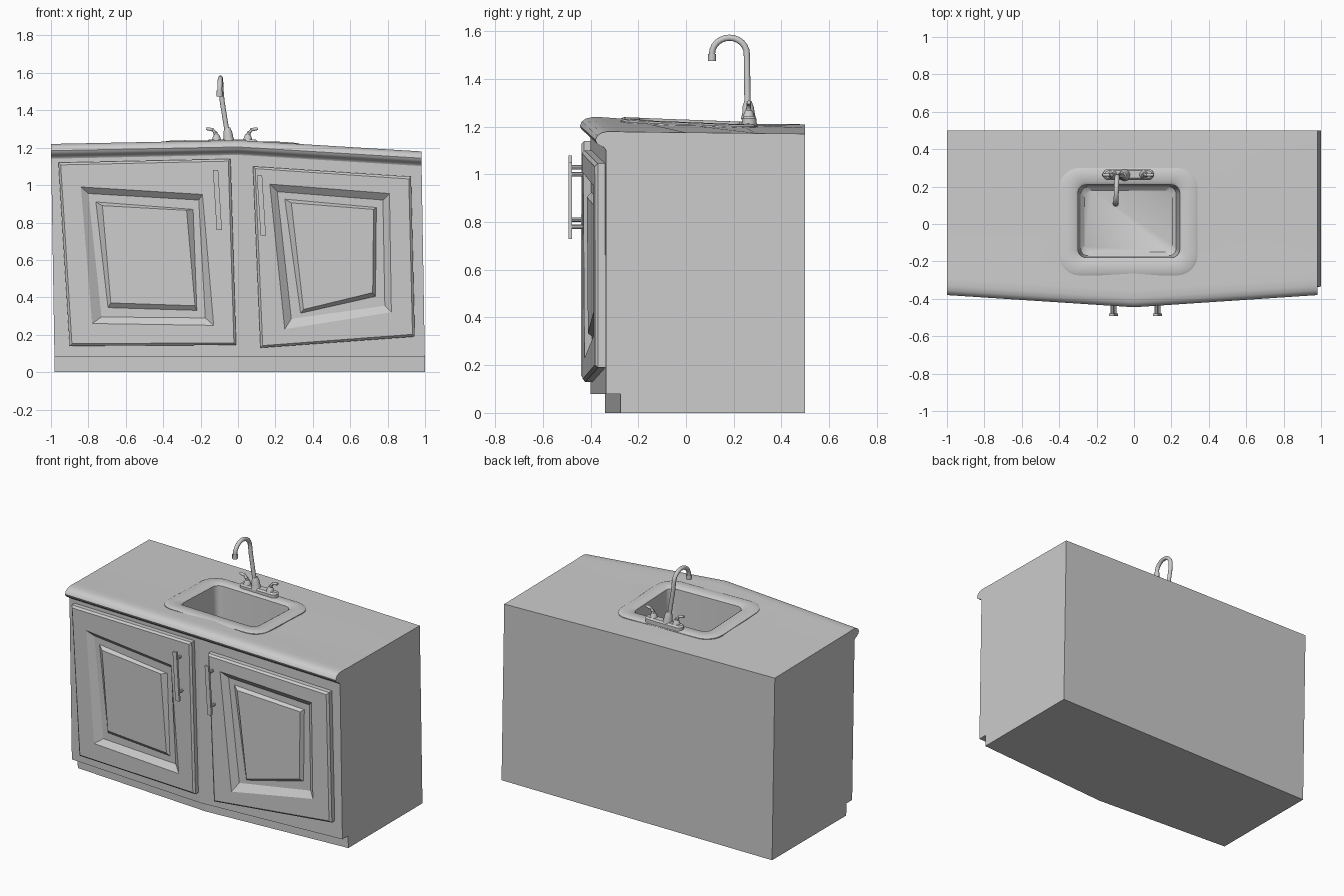
import bpy
import bmesh
import math
from mathutils import Vector

if "Cube" in bpy.data.objects:
    bpy.data.objects.remove(bpy.data.objects["Cube"], do_unlink=True)

grey = bpy.data.materials.new("plain grey")
grey.use_nodes = True
COLOR = (0.6, 0.6, 0.6, 1)
grey.diffuse_color = COLOR
grey.node_tree.nodes["Principled BSDF"].inputs["Base Color"].default_value = COLOR


def make(name, rings, loop=True, cap_start=True, cap_end=True, smooth=None):
    """Join successive rings of points with quads and cap the ends."""
    bm = bmesh.new()
    rows = [[bm.verts.new(p) for p in ring] for ring in rings]
    n = len(rows[0])
    for a, b in zip(rows, rows[1:]):
        for i in range(n if loop else n - 1):
            j = (i + 1) % n
            bm.faces.new((a[i], a[j], b[j], b[i]))
    if cap_start:
        bm.faces.new(rows[0][::-1])
    if cap_end:
        bm.faces.new(rows[-1])
    bmesh.ops.recalc_face_normals(bm, faces=bm.faces)
    mesh = bpy.data.meshes.new(name)
    bm.to_mesh(mesh)
    bm.free()
    obj = bpy.data.objects.new(name, mesh)
    bpy.context.collection.objects.link(obj)
    mesh.materials.append(grey)
    bpy.ops.object.select_all(action="DESELECT")
    obj.select_set(True)
    bpy.context.view_layer.objects.active = obj
    if smooth:
        bpy.ops.object.shade_smooth_by_angle(angle=math.radians(smooth))
    return obj


def front_y(x):
    return -0.40 + 0.065 * abs(x)


def top_z(x, y):
    """Height of the sagging worktop."""
    t = min(max((y + 0.4) / 0.9, 0), 1)
    f = 1.24 - (0.06 if x > 0 else 0.02) * abs(x)
    b = 1.195 + (-0.025 if x > 0 else 0.015) * abs(x)
    return f + (b - f) * t


def skew(x, z):
    """The sides lean a little to the left."""
    return x * 0.99 + (0.01 - 0.02 * z / 1.2 if x else 0)


def rounded(x0, x1, y0, y1, r, dz, flat=None):
    pts = []
    corners = [(x1 - r, y1 - r), (x0 + r, y1 - r), (x0 + r, y0 + r), (x1 - r, y0 + r)]
    for k, (cx, cy) in enumerate(corners):
        for s in range(7):
            a = math.radians(90 * k + 15 * s)
            x, y = cx + r * math.cos(a), cy + r * math.sin(a)
            pts.append((x, y, flat if flat else top_z(x, y) + dz))
    return pts


# Cabinet body with a recessed toe kick
body = []
for x in (-1, 0, 1):
    fy = front_y(x)
    prof = [(0.5, 0), (fy + 0.06, 0), (fy + 0.06, 0.08), (fy, 0.08),
            (fy, top_z(x, -0.4) - 0.05), (0.5, top_z(x, 0.5) - 0.05)]
    body.append([(skew(x, z), y, z) for y, z in prof])
cabinet = make("cabinet_body", body)

# Worktop with a rolled front edge
NOSE = [(0.09, 0), (0.05, 0), (0.025, -0.006), (0.008, -0.018), (0, -0.036),
        (0.006, -0.05), (0.02, -0.06), (0.035, -0.066), (0.046, -0.08), (0.048, -0.1)]
counter = []
for x in (-1, 0, 1):
    fy = front_y(x) - 0.045
    ring = [(fy + d, top_z(x, -0.4) + h) for d, h in NOSE]
    ring += [(y, top_z(x, y) - 0.06) for y in (0.1, 0.5)]
    ring += [(y, top_z(x, y)) for y in (0.5, 0.3, 0, -0.25)]
    counter.append([(skew(x, z), y, z) for y, z in ring])
worktop = make("worktop", counter, smooth=35)

# Opening for the sink
HOLE = (-0.305, 0.255, -0.19, 0.22)
cutter = make("sink_cutter", [rounded(*HOLE, 0.05, 0, 0.85), rounded(*HOLE, 0.05, 0, 1.4)])
cutter.hide_render = True
for obj in (cabinet, worktop):
    mod = obj.modifiers.new("sink_hole", "BOOLEAN")
    mod.operation = "DIFFERENCE"
    mod.solver = "EXACT"
    mod.object = cutter
    bpy.context.view_layer.objects.active = obj
    bpy.ops.object.modifier_apply(modifier=mod.name)
bpy.data.objects.remove(cutter, do_unlink=True)

# Sink rim and basin
make("sink", [
    rounded(-0.40, 0.34, -0.275, 0.30, 0.11, -0.015),
    rounded(-0.40, 0.34, -0.275, 0.30, 0.11, 0.004),
    rounded(-0.385, 0.325, -0.26, 0.285, 0.1, 0.011),
    rounded(-0.315, 0.26, -0.195, 0.225, 0.055, 0.011),
    rounded(-0.30, 0.245, -0.18, 0.21, 0.045, 0),
    rounded(-0.285, 0.225, -0.17, 0.2, 0.04, 0, 0.94),
    rounded(-0.265, 0.205, -0.15, 0.18, 0.04, 0, 0.92),
], cap_start=False, smooth=40)


# Doors with a recess and a raised centre panel
def door(name, outer, recess, recess_in, panel, panel_top):
    cx = sum(p[0] for p in outer) / 4
    cz = sum(p[1] for p in outer) / 4
    lip = [(x + math.copysign(0.012, cx - x), z + math.copysign(0.012, cz - z)) for x, z in outer]
    steps = [(outer, -0.005), (outer, 0.03), (lip, 0.042), (recess, 0.042),
             (recess_in, 0.012), (panel, 0.012), (panel_top, 0.034)]
    make(name, [[(x, front_y(x) - d, z) for x, z in quad] for quad, d in steps])


door("right_door",
     [(-0.96, 1.12), (-0.04, 1.14), (-0.01, 0.145), (-0.9, 0.14)],
     [(-0.84, 0.99), (-0.19, 0.95), (-0.13, 0.25), (-0.78, 0.26)],
     [(-0.8, 0.955), (-0.21, 0.92), (-0.175, 0.29), (-0.73, 0.295)],
     [(-0.76, 0.91), (-0.24, 0.87), (-0.22, 0.33), (-0.695, 0.345)],
     [(-0.725, 0.89), (-0.275, 0.865), (-0.23, 0.355), (-0.68, 0.37)])
door("left_door",
     [(0.08, 1.10), (0.925, 1.045), (0.945, 0.19), (0.12, 0.13)],
     [(0.17, 1.005), (0.81, 0.955), (0.82, 0.32), (0.25, 0.23)],
     [(0.21, 0.965), (0.775, 0.92), (0.785, 0.355), (0.285, 0.285)],
     [(0.25, 0.925), (0.74, 0.88), (0.735, 0.405), (0.335, 0.315)],
     [(0.285, 0.905), (0.725, 0.87), (0.72, 0.425), (0.35, 0.335)])


# Tube swept along a path, with a radius at each point
def tube(name, path, radii, sides=12):
    pts = [Vector(p) for p in path]
    rings = []
    for i, p in enumerate(pts):
        t = (pts[min(i + 1, len(pts) - 1)] - pts[max(i - 1, 0)]).normalized()
        u = Vector((1, 0, 0)) if abs(t.x) < 0.8 else Vector((0, 1, 0))
        u = (u - t * u.dot(t)).normalized()
        v = t.cross(u)
        r = radii[i] if isinstance(radii, list) else radii
        angles = [2 * math.pi * k / sides for k in range(sides)]
        rings.append([p + r * (math.cos(a) * u + math.sin(a) * v) for a in angles])
    return make(name, rings, smooth=40)


# Door handles: a leaning flat bar on two posts
for side, x, top in (("right", -0.12, 1.08), ("left", 0.115, 1.05)):
    rings = []
    for z, shift in ((top, 0), (top - 0.32, 0.02)):
        w = 0.014
        rings.append([(x + shift + sx * w, y, z) for sx, y in
                      ((-1, -0.478), (1, -0.478), (1, -0.493), (-1, -0.493))])
    make(side + "_handle_bar", rings)
    for n, drop in (("upper", 0.05), ("lower", 0.27)):
        px = x + drop / 16
        tube(f"{side}_handle_{n}_post", [(px, -0.42, top - drop), (px, -0.48, top - drop)], 0.009, 8)

# Tap base plate
BASE = 1.222
plate = (-0.165, 0.105, 0.235, 0.295)
make("tap_base", [rounded(*plate, 0.029, 0, BASE - 0.02), rounded(*plate, 0.029, 0, BASE + 0.012),
                  rounded(-0.155, 0.095, 0.245, 0.285, 0.019, 0, BASE + 0.022)], smooth=40)

# Tap collar and gooseneck spout
tube("tap_collar", [(-0.05, 0.262, BASE + 0.01), (-0.052, 0.262, BASE + 0.035),
                    (-0.055, 0.26, BASE + 0.06), (-0.057, 0.26, BASE + 0.085)],
     [0.032, 0.026, 0.024, 0.015], 16)
neck = [(-0.055, 0.258, BASE + 0.04), (-0.085, 0.256, 1.45)]
for k in range(13):
    a = math.pi * k / 12
    neck.append((-0.09 - 0.008 * k / 12, 0.182 + 0.073 * math.cos(a), 1.505 + 0.068 * math.sin(a)))
tube("spout", neck + [(-0.098, 0.109, 1.5)], 0.013)
tube("spout_tip", [(-0.098, 0.109, 1.505), (-0.098, 0.109, 1.475)], 0.017)

# Tap levers
for name, x, s in (("right_tap_lever", -0.115, -1), ("left_tap_lever", 0.052, 1)):
    tube(name + "_stem", [(x, 0.263, BASE + 0.01), (x, 0.263, BASE + 0.035),
                          (x, 0.263, BASE + 0.05)], [0.026, 0.02, 0.012])
    tube(name, [(x, 0.263, BASE + 0.03), (x + s * 0.006, 0.263, BASE + 0.058),
                (x + s * 0.02, 0.263, BASE + 0.074), (x + s * 0.054, 0.263, BASE + 0.08)],
         [0.011, 0.011, 0.01, 0.008], 10)
